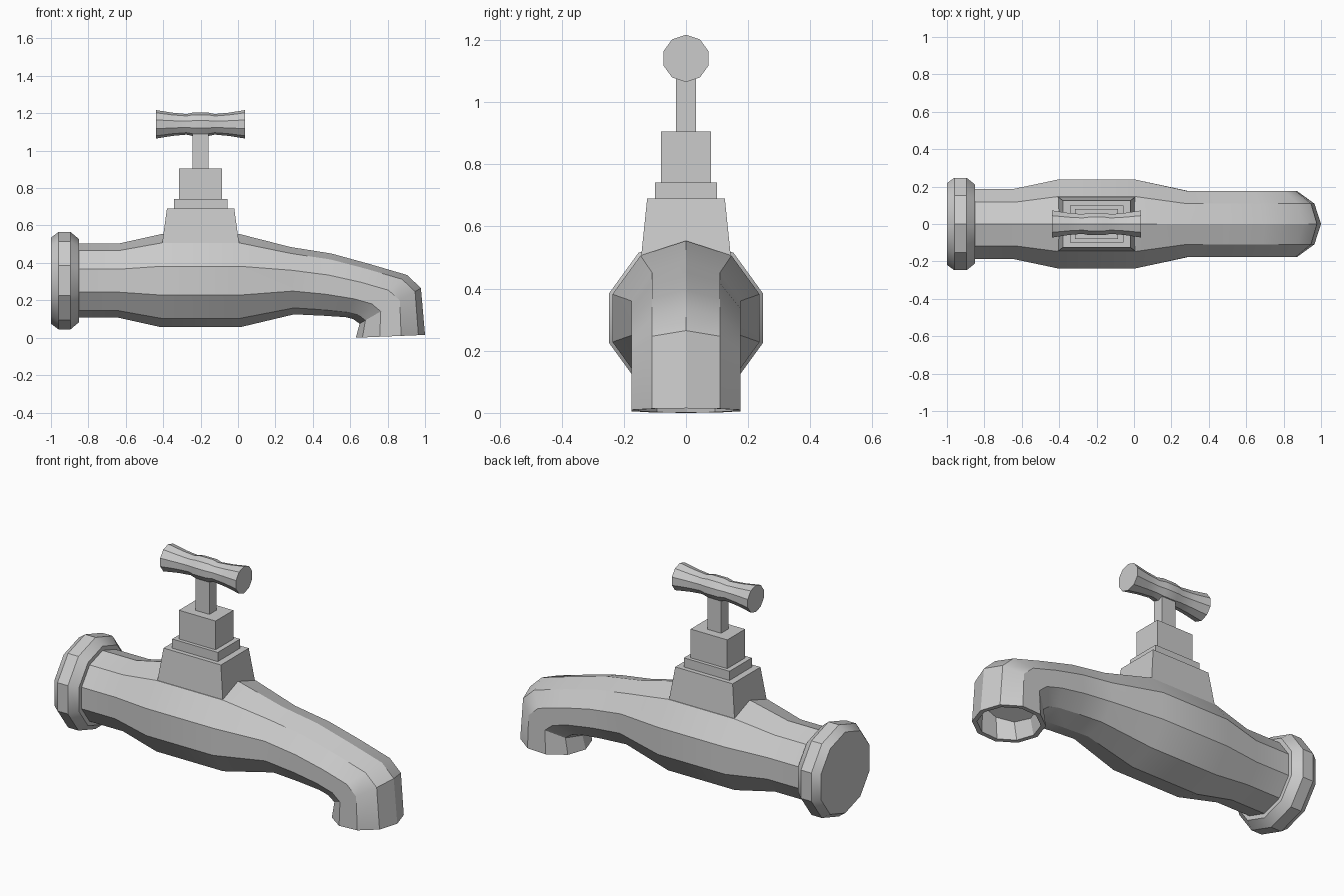
import bpy, bmesh
from math import sin, cos, radians

if "Cube" in bpy.data.objects:
    bpy.data.objects.remove(bpy.data.objects["Cube"])

SIDES = 10


def finish(name, bm):
    bmesh.ops.recalc_face_normals(bm, faces=bm.faces)
    mesh = bpy.data.meshes.new(name)
    bm.to_mesh(mesh)
    bm.free()
    ob = bpy.data.objects.new(name, mesh)
    bpy.context.collection.objects.link(ob)
    bpy.ops.object.select_all(action='DESELECT')
    ob.select_set(True)
    bpy.context.view_layer.objects.active = ob
    bpy.ops.object.shade_smooth_by_angle(angle=radians(30))
    return ob


def tube(name, sections):
    """Loft ten-sided rings; each is (top x, top z, bottom x, bottom z, y radius)."""
    bm = bmesh.new()
    rings = []
    for xt, zt, xb, zb, ry in sections:
        ring = []
        for i in range(SIDES):
            a = radians(90 + 36 * i)
            s = sin(a) / 2
            ring.append(bm.verts.new(((xt + xb) / 2 + (xt - xb) * s, ry * cos(a),
                                      (zt + zb) / 2 + (zt - zb) * s)))
        rings.append(ring)
    for a, b in zip(rings, rings[1:]):
        for i in range(SIDES):
            j = (i + 1) % SIDES
            bm.faces.new((a[i], a[j], b[j], b[i]))
    bm.faces.new(rings[0])
    bm.faces.new(rings[-1])
    return finish(name, bm)


def straight(x, z, r):
    return (x, z + r, x, z - r, r)


def block(name, x, z0, z1, bottom, top):
    """Rectangular block, tapering from bottom to top half sizes."""
    bm = bmesh.new()
    bmesh.ops.create_cube(bm, size=2)
    for v in bm.verts:
        hx, hy = top if v.co.z > 0 else bottom
        v.co = (x + v.co.x * hx, v.co.y * hy, z1 if v.co.z > 0 else z0)
    return finish(name, bm)


# Body, bent spout and hollow outlet
tube("body_and_spout", [
    straight(-0.88, 0.305, 0.198),
    straight(-0.64, 0.305, 0.198),
    straight(-0.41, 0.305, 0.249),
    straight(0.01, 0.305, 0.249),
    (0.28, 0.485, 0.30, 0.125, 0.185),
    (0.50, 0.45, 0.45, 0.118, 0.185),
    (0.70, 0.395, 0.575, 0.11, 0.185),
    (0.905, 0.335, 0.615, 0.10, 0.185),
    (0.978, 0.265, 0.65, 0.075, 0.185),
    (1.0, 0.015, 0.63, 0.0, 0.185),
    (0.975, 0.015, 0.655, 0.001, 0.16),
    (0.955, 0.20, 0.675, 0.09, 0.16),
])

# Wall flange with chamfered rims
tube("wall_flange", [straight(x, 0.305, r) for x, r in
                     ((-1.0, 0.23), (-0.96, 0.26), (-0.895, 0.26), (-0.85, 0.222))])

# Stepped valve housing and stem
VX = -0.2
block("valve_base", VX, 0.40, 0.69, (0.22, 0.155), (0.18, 0.125))
block("valve_collar", VX, 0.68, 0.742, (0.143, 0.1), (0.143, 0.1))
block("valve_cap", VX, 0.73, 0.905, (0.115, 0.08), (0.115, 0.08))
block("stem", VX, 0.89, 1.14, (0.043, 0.032), (0.043, 0.032))

# Handle, flared at the ends with a slight swell in the middle
half = [(0.238, 0.076), (0.15, 0.062), (0.075, 0.055), (0.04, 0.063)]
profile = [(-d, r) for d, r in half] + [(d, r) for d, r in reversed(half)]
tube("handle", [straight(VX + d, 1.141, r) for d, r in profile])
